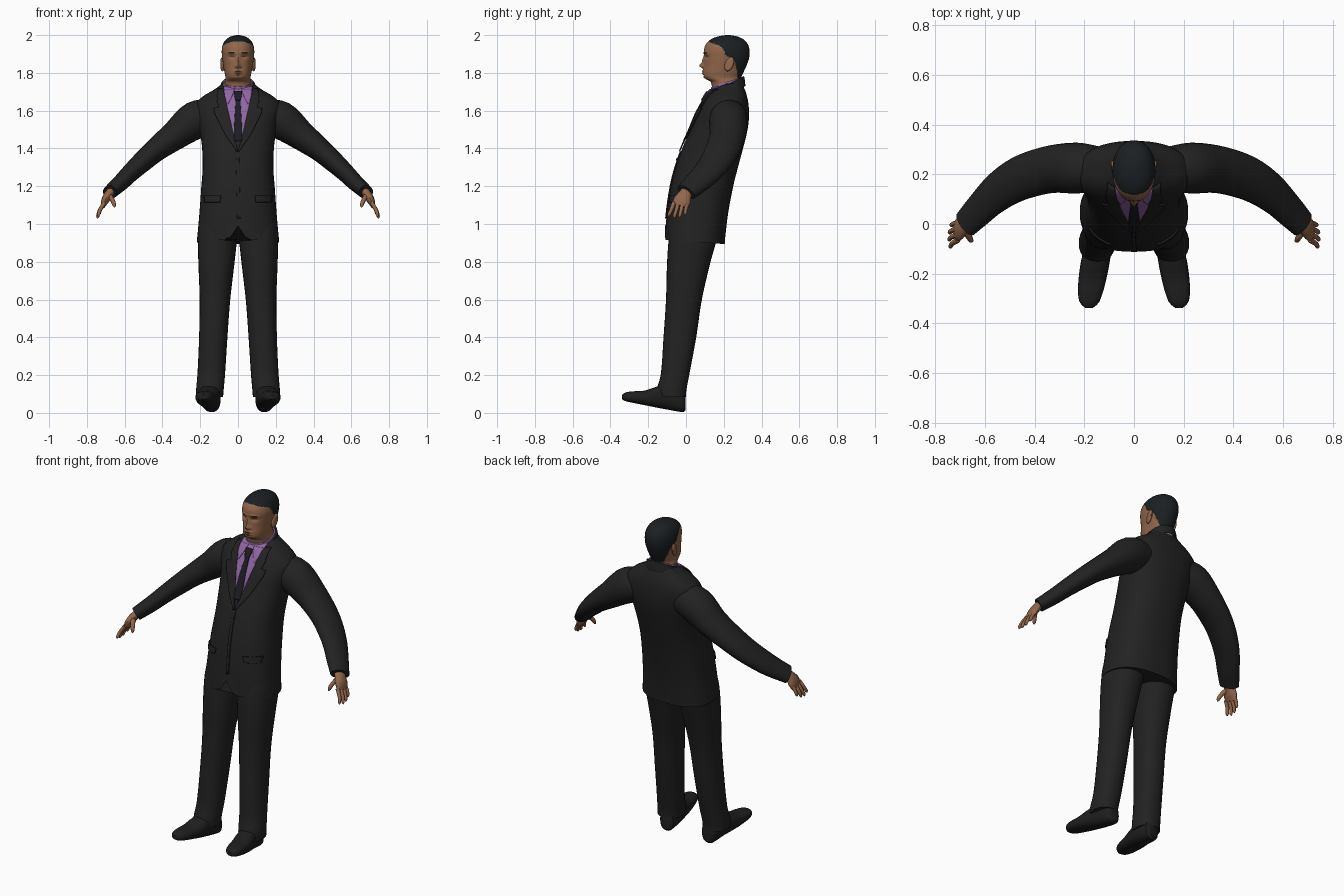
import bpy, bmesh, math
from mathutils import Vector

if "Cube" in bpy.data.objects:
    bpy.data.objects.remove(bpy.data.objects["Cube"])


def material(name, rgb):
    m = bpy.data.materials.new(name)
    m.diffuse_color = (*rgb, 1)
    m.use_nodes = True
    m.node_tree.nodes["Principled BSDF"].inputs["Base Color"].default_value = m.diffuse_color
    return m


SUIT = material("suit_black", (0.016, 0.016, 0.016))
SHOE = material("shoe_black", (0.013, 0.013, 0.014))
SHIRT = material("shirt_purple", (0.28, 0.13, 0.37))
TIE = material("tie_black", (0.012, 0.011, 0.016))
SKIN = material("skin_brown", (0.29, 0.135, 0.07))
LIPS = material("dark_skin", (0.15, 0.062, 0.035))
HAIR = material("hair_black", (0.011, 0.014, 0.016))


def at(table, k):
    """Smooth interpolation of table rows; the first column is the rising key."""
    n = len(table)
    i = max(j for j in range(n - 1) if j == 0 or table[j][0] <= k)
    a, b = table[i], table[i + 1]
    p, q = table[max(i - 1, 0)], table[min(i + 2, n - 1)]
    h = b[0] - a[0]
    t = min(max((k - a[0]) / h, 0), 1)
    out = []
    for c in range(1, len(a)):
        m0 = (b[c] - p[c]) / (b[0] - p[0]) * h
        m1 = (q[c] - a[c]) / (q[0] - a[0]) * h
        out.append((2*t**3 - 3*t*t + 1) * a[c] + (t**3 - 2*t*t + t) * m0
                   + (3*t*t - 2*t**3) * b[c] + (t**3 - t*t) * m1)
    return out


def keys(table, n):
    a, b = table[0][0], table[-1][0]
    return [a + (b - a) * i / n for i in range(n + 1)]


def oval(center, u, v, n=24, e=2.0):
    """Superellipse ring around center with half axes u and v."""
    ring = []
    for i in range(n):
        a = 2 * math.pi * i / n
        c, s = math.cos(a), math.sin(a)
        ring.append(Vector(center)
                    + Vector(u) * math.copysign(abs(c) ** (2 / e), c)
                    + Vector(v) * math.copysign(abs(s) ** (2 / e), s))
    return ring


def make(name, bm, *mats):
    bmesh.ops.recalc_face_normals(bm, faces=bm.faces)
    me = bpy.data.meshes.new(name)
    bm.to_mesh(me)
    bm.free()
    for m in mats:
        me.materials.append(m)
    ob = bpy.data.objects.new(name, me)
    bpy.context.collection.objects.link(ob)
    return ob


def loft(name, rings, *mats, side=1, caps=True, rule=None):
    bm = bmesh.new()
    vs = [[bm.verts.new((p.x * side, p.y, p.z)) for p in r] for r in rings]
    n = len(rings[0])
    for a, b in zip(vs, vs[1:]):
        for i in range(n):
            j = (i + 1) % n
            f = bm.faces.new((a[i], a[j], b[j], b[i]))
            if rule:
                f.material_index = rule(f.calc_center_median())
    if caps:
        for r in (vs[0], vs[-1]):
            f = bm.faces.new(r)
            if rule:
                f.material_index = rule(f.calc_center_median())
    return make(name, bm, *mats)


def level(z, w, yf, yb, n=48, e=2.0):
    return oval((0, (yf + yb) / 2, z), (w, 0, 0), (0, (yb - yf) / 2, 0), n, e)


def tube(name, table, mat, steps, side=1, n=16):
    """Bent limb: rows hold key, x, y, z, thickness radius, width radius."""
    rings = []
    for k in keys(table, steps):
        x, y, z, ru, rv = at(table, k)
        t = (Vector(at(table, k + .05)[:3]) - Vector(at(table, k - .05)[:3])).normalized()
        v = Vector((0, 1, 0))
        v = (v - t * v.dot(t)).normalized()
        rings.append(oval((x, y, z), t.cross(v) * ru, v * rv, n))
    return loft(name, rings, mat, side=side)


# jacket body: height, half width, front, back
TORSO = [(.905, .218, -.112, .205), (1.05, .205, -.102, .222), (1.2, .194, -.08, .25),
         (1.3, .187, -.055, .275), (1.4, .19, -.02, .302), (1.5, .203, .025, .326),
         (1.58, .22, .058, .334), (1.64, .222, .09, .33), (1.68, .18, .112, .322),
         (1.71, .128, .135, .312), (1.73, .10, .165, .303), (1.745, .085, .19, .295)]
E = 2.4
rings = [level(z, *at(TORSO, z), e=E) for z in keys(TORSO, 42)]
for p in rings[0]:  # tilted hem with a front vent
    p.z += .01 - .07 * (p.y + .1) / 1.0
    if p.y < 0:
        p.z += max(0, .075 * (1 - abs(p.x) / .05))
for r in (1, 2, 3):
    for p, q in zip(rings[r], rings[0]):
        p.z = max(p.z, q.z + .003 * r)
loft("jacket_body", rings, SUIT)


def front(x, z):
    w, yf, yb = at(TORSO, z)
    d = (yb - yf) / 2
    return yf + d - d * max(0, 1 - min(1, abs(x) / w) ** E) ** (1 / E)


def patch(name, rows, mat, lift, side=1, cols=8, steps=16):
    """Plate laid on the chest; rows hold height, left x, right x."""
    bm = bmesh.new()
    grid = []
    for i in range(steps + 1):
        t = i / steps * (len(rows) - 1)
        j = min(int(t), len(rows) - 2)
        z, a, b = (p + (q - p) * (t - j) for p, q in zip(rows[j], rows[j + 1]))
        xs = [a + (b - a) * c / cols for c in range(cols + 1)]
        grid.append([bm.verts.new((x * side, front(x, z) - lift, z)) for x in xs])
    for a, b in zip(grid, grid[1:]):
        for c in range(cols):
            bm.faces.new((a[c], a[c + 1], b[c + 1], b[c]))
    ob = make(name, bm, mat)
    mod = ob.modifiers.new("thickness", "SOLIDIFY")
    mod.thickness, mod.offset = .007, 0
    return ob


# shirt front and tie
patch("shirt_front", [(1.47, -.027, .027), (1.55, -.044, .044), (1.65, -.066, .066),
                      (1.728, -.078, .078)], SHIRT, .004, cols=16, steps=24)
patch("tie_blade", [(1.44, -.02, .02), (1.5, -.022, .022), (1.665, -.012, .012)], TIE, .010)
patch("tie_knot", [(1.655, -.013, .013), (1.67, -.017, .017), (1.702, -.022, .022)], TIE, .015)

# collars around the neck, lower at the front
for name, mat, grow, drop in (("shirt_collar", SHIRT, 0, 0), ("jacket_collar", SUIT, .011, .014)):
    rings = []
    for h, g in ((-.045, .008), (-.01, .004), (.012, 0), (.012, -.008), (-.02, -.008)):
        r = oval((0, .215, 1.74 - drop), (.079 + grow + g, 0, 0), (0, .081 + grow + g, 0), 48)
        for p in r:
            slope = .33 if mat is SHIRT else .5
            p.z += h + slope * (p.y - .215)
        rings.append(r)
    if mat is SUIT:
        rings = [[p for p in r if p.y > .2] for r in rings]
        rings = [sorted(r, key=lambda p: math.atan2(p.y - .19, p.x)) for r in rings]
        rings = [list(c) for c in zip(*rings)]
    loft(name, rings, mat)

# face, head and neck: height, half width, front, back
HEAD = [(1.66, .072, .15, .30), (1.73, .072, .137, .29), (1.755, .070, .128, .288),
        (1.767, .067, .105, .289), (1.78, .067, .092, .293), (1.80, .071, .090, .303),
        (1.84, .078, .095, .321), (1.88, .084, .096, .334), (1.92, .086, .095, .336),
        (1.95, .080, .104, .328), (1.975, .065, .128, .308), (1.992, .04, .165, .275),
        (2.0, .010, .21, .235)]
HAIRLINE = [(1.772, .272), (1.80, .272), (1.84, .262), (1.87, .25), (1.89, .215),
            (1.92, .20), (1.945, .175), (1.962, .125), (2.0, .10)]


def bump(x, z, cx, cz, sx, sz):
    return math.exp(-((abs(x) - cx) / sx) ** 2 - ((z - cz) / sz) ** 2)


def face_shape(p):
    x, z = p.x, p.z
    return (-.021 * bump(x, z, 0, 1.838, .011, .012) - .011 * bump(x, z, 0, 1.862, .008, .022)
            - .007 * bump(x, z, .013, 1.833, .007, .007) + .009 * bump(x, z, .033, 1.884, .017, .010)
            - .005 * bump(x, z, .034, 1.906, .024, .007) - .007 * bump(x, z, 0, 1.810, .022, .005)
            - .006 * bump(x, z, 0, 1.797, .019, .005) + .004 * bump(x, z, 0, 1.785, .02, .004))


def head_colour(c):
    if c.z > 1.772 and c.y > at(HAIRLINE, c.z)[0]:
        return 1
    x = abs(c.x)
    if c.y < .16:
        if x < .024 and abs(c.z - 1.8035) < .007 - .15 * max(0, x - .005):
            return 2
        if .017 < x < .05 and abs(c.z - 1.907 + .003 * (x > .042)) < .004:
            return 1
        if .021 < x < .046 and abs(c.z - 1.886) < .004:
            return 2
    return 0


rings = [level(z, *at(HEAD, z), n=96, e=2.15) for z in keys(HEAD, 90)]
for r in rings:
    for p in r:
        if p.y < .17:
            p.y += face_shape(p)
loft("head", rings, SKIN, HAIR, LIPS, rule=head_colour)

# legs: height, centre x, half width, front, back
LEG = [(.085, .150, .071, -.150, 0), (.12, .149, .073, -.155, .002), (.2, .142, .073, -.134, .017),
       (.4, .131, .075, -.119, .054), (.6, .122, .081, -.106, .084), (.8, .114, .096, -.100, .130),
       (.95, .108, .105, -.088, .170), (1.02, .106, .10, -.07, .17)]
# shoes: distance forward, centre x, half width, sole height, top height
SHOES = [(.002, .138, .025, .015, .09), (.012, .139, .042, .004, .12), (.1, .147, .055, .018, .15),
         (.16, .157, .058, .029, .137), (.22, .167, .056, .041, .118), (.28, .176, .049, .053, .114),
         (.32, .180, .036, .062, .108), (.338, .181, .014, .072, .096)]
# arms along the sleeve: key, x, y, z, thickness radius, width radius
ARM = [(0, .13, .225, 1.575, .085, .085), (1, .225, .225, 1.55, .100, .102),
       (2, .33, .221, 1.472, .079, .096), (3, .43, .195, 1.396, .063, .092),
       (4, .50, .162, 1.335, .056, .086), (5, .565, .115, 1.275, .049, .078),
       (6, .62, .06, 1.22, .044, .069), (7, .678, 0, 1.168, .038, .058)]
PALM = [(0, .66, .012, 1.185, .022, .03), (1, .686, -.006, 1.155, .023, .036),
        (2, .703, -.02, 1.125, .021, .046), (3, .715, -.03, 1.095, .012, .042)]

for s, tag in ((1, "left_"), (-1, "right_")):
    rings = []
    for z in keys(LEG, 32):
        cx, w, yf, yb = at(LEG, z)
        rings.append(oval((cx, (yf + yb) / 2, z), (w, 0, 0), (0, (yb - yf) / 2, 0), 28, 2.2))
    loft(tag + "trouser_leg", rings, SUIT, side=s)
    rings = []
    for k in keys(SHOES, 28):
        cx, w, z0, z1 = at(SHOES, k)
        rings.append(oval((cx, -k, (z0 + z1) / 2), (w, 0, 0), (0, 0, (z1 - z0) / 2), 24, 2.5))
    loft(tag + "shoe", rings, SHOE, side=s)

    tube(tag + "sleeve", ARM, SUIT, 28, s, 24)
    tube(tag + "palm", PALM, SKIN, 9, s)
    for i, reach in enumerate((.93, 1.05, 1.0, .8)):  # index to little finger
        y = -.064 + .023 * i
        tip = y - .028 + .006 * i
        tube(tag + "finger_%d" % (i + 1),
             [(0, .708, y, 1.112, .011, .012), (1, .708 + .024 * reach, (y + tip) / 2, 1.112 - .04 * reach, .010, .010),
              (2, .708 + .034 * reach, tip, 1.112 - .072 * reach, .008, .008),
              (2.2, .708 + .035 * reach, tip, 1.112 - .078 * reach, .003, .003)], SKIN, 8, s, 10)
    tube(tag + "thumb", [(0, .684, -.02, 1.155, .014, .016), (1, .664, -.052, 1.125, .012, .013),
                         (2, .654, -.068, 1.096, .009, .009), (2.2, .653, -.07, 1.088, .003, .003)],
         SKIN, 8, s, 10)

    # ear
    bm = bmesh.new()
    bmesh.ops.create_uvsphere(bm, u_segments=16, v_segments=10, radius=1)
    for v in bm.verts:
        x, y, z = v.co
        dish = .006 * math.exp(-(y * y + z * z) * 3) if x > 0 else 0
        v.co = (s * (.083 + .013 * x - dish + .004 * y), .229 + .024 * y + .01 * z, 1.846 + .038 * z)
    make(tag + "ear", bm, SKIN)

    # lapel, shirt collar point and pocket flap
    patch(tag + "lapel", [(1.385, .0, .006), (1.47, .022, .066), (1.58, .048, .122),
                          (1.612, .056, .128), (1.618, .057, .100), (1.65, .064, .112),
                          (1.715, .078, .105)], SUIT, .008, s, steps=36)
    patch(tag + "collar_point", [(1.635, .052, .054), (1.67, .034, .068), (1.712, .018, .074)],
          SHIRT, .009, s)
    patch(tag + "pocket_flap", [(1.115, .095, .176), (1.15, .09, .18)], SUIT, .005, s)

# jacket button and front overlap seam
patch("front_overlap", [(1.03, -.004, .012), (1.385, -.012, .006)], SUIT, .003)
patch("jacket_button", [(1.335, -.004, .004), (1.342, -.008, .008), (1.349, -.004, .004)], SHOE, .007)

bpy.ops.object.select_all(action="SELECT")
bpy.context.view_layer.objects.active = bpy.context.selected_objects[0]
bpy.ops.object.shade_smooth_by_angle(angle=math.radians(40))
